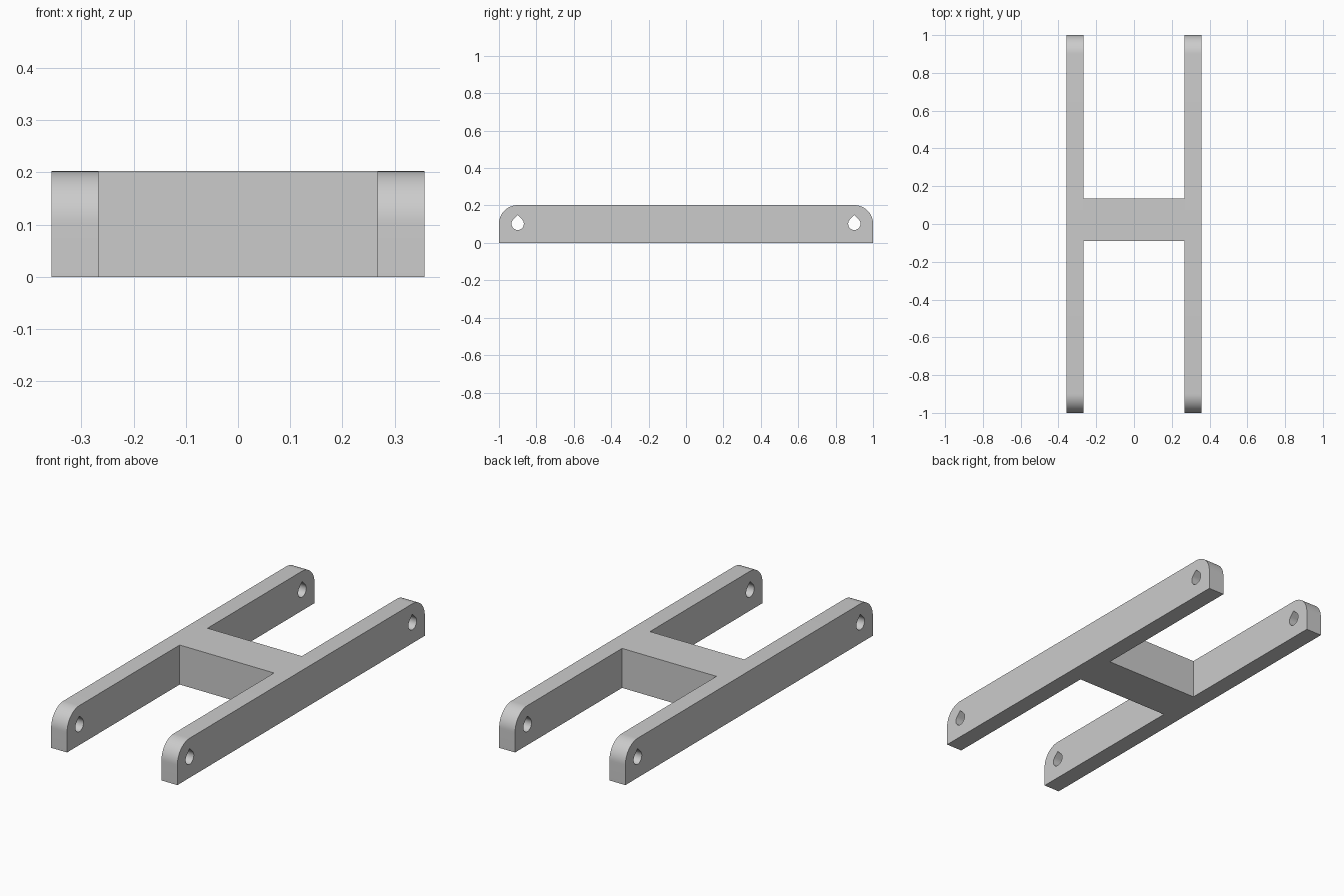
import bpy
import bmesh
from math import cos, sin, pi, radians, sqrt

HALF_LENGTH = 1.0
HEIGHT = 0.202
INNER_X, OUTER_X = 0.267, 0.357
CORNER = 0.1
HOLE_Y, HOLE_Z, HOLE_R = 0.9, 0.102, 0.033
BAR_FRONT, BAR_BACK = -0.09, 0.135

cube = bpy.data.objects.get("Cube")
if cube:
    bpy.data.objects.remove(cube, do_unlink=True)

grey = bpy.data.materials.new("plain grey")
grey.use_nodes = True
colour = (0.6, 0.6, 0.6, 1.0)
grey.diffuse_color = colour
grey.node_tree.nodes["Principled BSDF"].inputs["Base Color"].default_value = colour


def arc(cy, cz, radius, start, end, steps):
    """Points (y, z) along an arc, angles in degrees."""
    angles = [radians(start + (end - start) * i / steps) for i in range(steps + 1)]
    return [(cy + radius * cos(a), cz + radius * sin(a)) for a in angles]


def teardrop(cy):
    """Round hole with a pointed roof."""
    return arc(cy, HOLE_Z, HOLE_R, 135, 405, 24) + [(cy, HOLE_Z + HOLE_R * sqrt(2))]


def extrude_profile(name, loops, x0, x1):
    """Fill (y, z) loops, the first as outline and the rest as holes, from x0 to x1."""
    bm = bmesh.new()
    edges = []
    for loop in loops:
        verts = [bm.verts.new((x0, y, z)) for y, z in loop]
        edges += [bm.edges.new((a, b)) for a, b in zip(verts, verts[1:] + verts[:1])]
    bmesh.ops.triangle_fill(bm, edges=edges, use_beauty=True, use_dissolve=False)
    result = bmesh.ops.extrude_face_region(bm, geom=bm.faces[:], use_keep_orig=True)
    moved = [v for v in result["geom"] if isinstance(v, bmesh.types.BMVert)]
    bmesh.ops.translate(bm, verts=moved, vec=(x1 - x0, 0, 0))
    bmesh.ops.recalc_face_normals(bm, faces=bm.faces[:])
    mesh = bpy.data.meshes.new(name)
    bm.to_mesh(mesh)
    bm.free()
    mesh.materials.append(grey)
    obj = bpy.data.objects.new(name, mesh)
    bpy.context.collection.objects.link(obj)
    bpy.ops.object.select_all(action='DESELECT')
    obj.select_set(True)
    bpy.context.view_layer.objects.active = obj
    bpy.ops.object.shade_smooth_by_angle(angle=radians(30))
    return obj


# Side rails: rounded upper corners and a pivot hole at each end
corner_y, corner_z = HALF_LENGTH - CORNER, HEIGHT - CORNER
outline = [(-HALF_LENGTH, 0), (HALF_LENGTH, 0)]
outline += arc(corner_y, corner_z, CORNER, 0, 90, 16)
outline += arc(-corner_y, corner_z, CORNER, 90, 180, 16)
rail_loops = [outline, teardrop(-HOLE_Y), teardrop(HOLE_Y)]
extrude_profile("left_rail", rail_loops, INNER_X, OUTER_X)
extrude_profile("right_rail", rail_loops, -OUTER_X, -INNER_X)

# Crossbar joining the rails, slightly behind the middle
bar = [(BAR_FRONT, 0), (BAR_BACK, 0), (BAR_BACK, HEIGHT), (BAR_FRONT, HEIGHT)]
extrude_profile("crossbar", [bar], -INNER_X, INNER_X)
